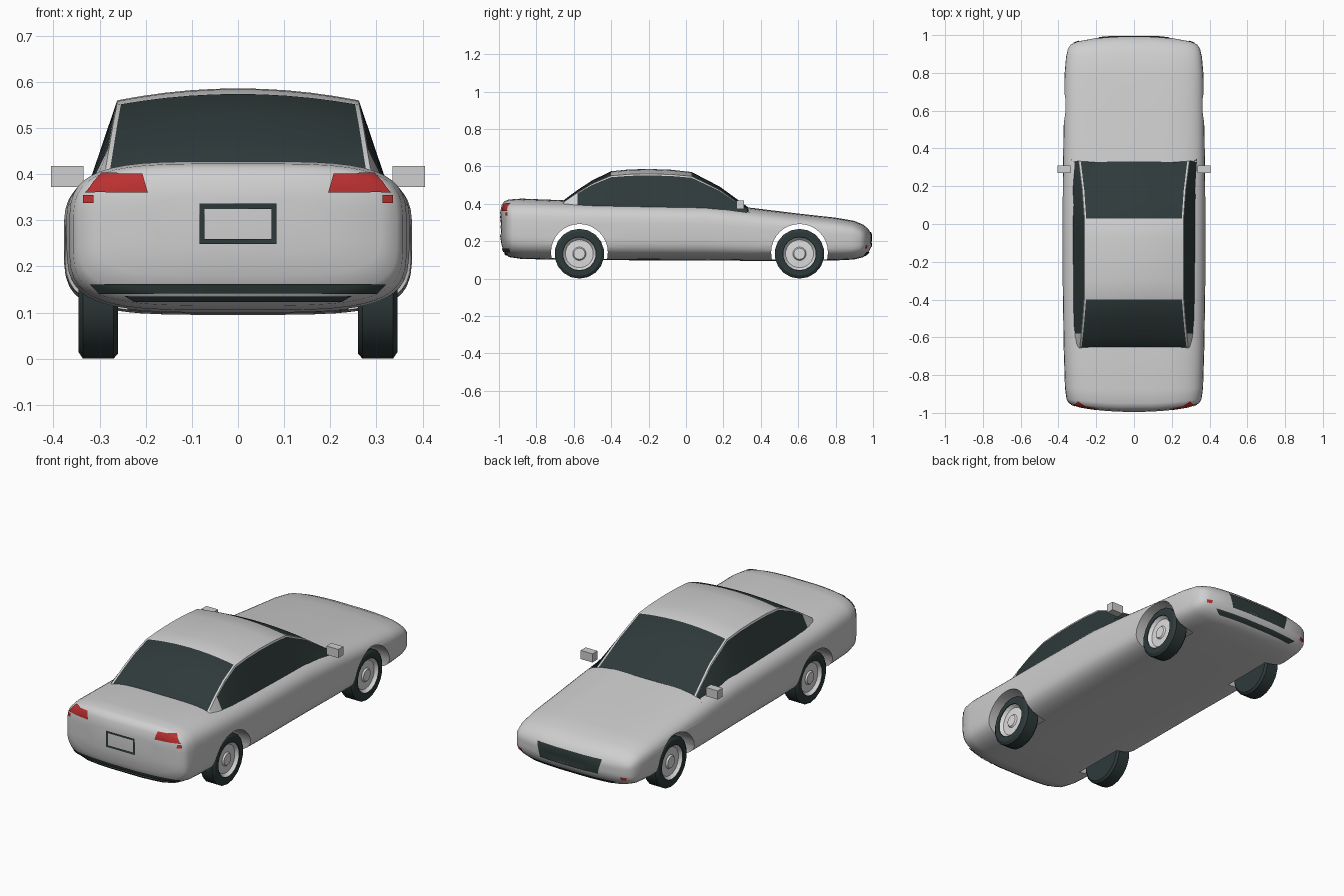
import bpy, bmesh, math
from mathutils import Vector, Matrix
from mathutils.bvhtree import BVHTree

if "Cube" in bpy.data.objects:
    bpy.data.objects.remove(bpy.data.objects["Cube"])


def material(name, rgb):
    m = bpy.data.materials.new(name)
    m.use_nodes = True
    m.diffuse_color = (*rgb, 1)
    m.node_tree.nodes["Principled BSDF"].inputs["Base Color"].default_value = (*rgb, 1)
    return m


PAINT = material("silver paint", (0.62, 0.62, 0.62))
DARK = material("dark glass and rubber", (0.028, 0.042, 0.042))
RED = material("lamp red", (0.5, 0.03, 0.03))
RIM = material("rim silver", (0.72, 0.72, 0.72))


def make(name, bm, mats, smooth=None):
    mesh = bpy.data.meshes.new(name)
    bm.to_mesh(mesh)
    bm.free()
    for m in mats:
        mesh.materials.append(m)
    ob = bpy.data.objects.new(name, mesh)
    bpy.context.collection.objects.link(ob)
    if smooth:
        smooth_shade(ob, smooth)
    return ob


def smooth_shade(ob, angle):
    bpy.ops.object.select_all(action="DESELECT")
    ob.select_set(True)
    bpy.context.view_layer.objects.active = ob
    bpy.ops.object.shade_smooth_by_angle(angle=math.radians(angle))


def skin(bm, rows, closed):
    """Bridge consecutive rows of points with quads."""
    rings = [[bm.verts.new(p) for p in row] for row in rows]
    n = len(rings[0])
    for a, b in zip(rings, rings[1:]):
        for i in range(n if closed else n - 1):
            j = (i + 1) % n
            bm.faces.new((a[i], a[j], b[j], b[i]))
    return rings


# Body: rounded sections along y (y, half width, bottom, top)
SECTIONS = [
    (-0.995, 0.20, 0.23, 0.35), (-0.988, 0.31, 0.18, 0.39), (-0.975, 0.345, 0.14, 0.413),
    (-0.95, 0.358, 0.115, 0.423), (-0.88, 0.366, 0.105, 0.428), (-0.65, 0.373, 0.1, 0.419),
    (-0.3, 0.378, 0.098, 0.412), (0.1, 0.378, 0.097, 0.405), (0.33, 0.376, 0.095, 0.381),
    (0.6, 0.372, 0.095, 0.348), (0.8, 0.368, 0.097, 0.326), (0.9, 0.36, 0.102, 0.309),
    (0.95, 0.35, 0.115, 0.288), (0.975, 0.335, 0.137, 0.267), (0.988, 0.30, 0.16, 0.247),
    (0.995, 0.20, 0.18, 0.23),
]


def section(y, w, low, high, count=48, power=0.5):
    pts = []
    for i in range(count):
        t = math.tau * (i + 0.5) / count
        c, s = math.cos(t), math.sin(t)
        x = w * math.copysign(abs(c) ** power, c)
        z = (low + high) / 2 + (high - low) / 2 * math.copysign(abs(s) ** power, s)
        bow = 0.035 * (x / 0.36) ** 2 * y ** 8
        pts.append((x, y - math.copysign(bow, y), z))
    return pts


bm = bmesh.new()
rings = skin(bm, [section(*s) for s in SECTIONS], True)
bm.faces.new(rings[0])
bm.faces.new(rings[-1])
bmesh.ops.recalc_face_normals(bm, faces=bm.faces)
surface = BVHTree.FromBMesh(bm)
body = make("body_shell", bm, [PAINT])

# Wheel openings cut into the body, left open on the inside
AXLES = (-0.57, 0.607)
WELL = 0.24
bm = bmesh.new()
for y in AXLES:
    for side in (-1, 1):
        place = Matrix.Translation((side * (WELL + 0.1), y, 0.14)) @ Matrix.Rotation(math.pi / 2, 4, "Y")
        bmesh.ops.create_cone(bm, cap_ends=True, segments=32, radius1=0.152,
                              radius2=0.152, depth=0.2, matrix=place)
cutter = make("wheel_opening_cutter", bm, [PAINT])
cutter.hide_render = True
cut = body.modifiers.new("openings", "BOOLEAN")
cut.object = cutter
cut.solver = "EXACT"
bpy.context.view_layer.objects.active = body
bpy.ops.object.modifier_apply(modifier="openings")
bpy.data.objects.remove(cutter)
bm = bmesh.new()
bm.from_mesh(body.data)
caps = [f for f in bm.faces
        if abs(f.normal.x) > 0.99 and abs(abs(f.calc_center_median().x) - WELL) < 0.003]
bmesh.ops.delete(bm, geom=caps, context="FACES")
bm.to_mesh(body.data)
bm.free()
smooth_shade(body, 40)

# Cabin: roof edge line (y, edge z, edge x, crown height)
EDGE = [
    (-0.67, 0.385, 0.288, 0.0), (-0.65, 0.412, 0.287, 0.01), (-0.58, 0.46, 0.279, 0.014),
    (-0.5, 0.508, 0.271, 0.018), (-0.4, 0.55, 0.263, 0.024), (-0.3, 0.558, 0.262, 0.026),
    (-0.19, 0.56, 0.262, 0.026), (-0.08, 0.557, 0.262, 0.025), (0.03, 0.547, 0.262, 0.023),
    (0.18, 0.474, 0.273, 0.018), (0.33, 0.37, 0.292, 0.013), (0.345, 0.35, 0.293, 0.0),
]


def cabin_row(y, z, x, crown):
    half = [(x * u, y, z + crown * (1 - u * u)) for u in (0.2, 0.4, 0.6, 0.8, 0.965, 1)]
    edge, base = Vector((x, y, z)), Vector((0.333, y, min(0.35, z)))
    half += [edge.lerp(base, f) for f in (0.04, 0.5, 1)]
    return [(-p[0], p[1], p[2]) for p in reversed(half)] + [(0, y, z + crown)] + half


bm = bmesh.new()
skin(bm, [cabin_row(*e) for e in EDGE], False)
bmesh.ops.recalc_face_normals(bm, faces=bm.faces)
bm.faces.ensure_lookup_table()
columns = 18
for i, f in enumerate(bm.faces):
    col, y = i % columns, f.calc_center_median().y
    if col in (0, 1, columns - 2, columns - 1):
        glass = y > -0.58                       # side windows
    elif col in (2, 3, columns - 4, columns - 3):
        glass = False                           # pillars
    else:
        glass = y < -0.4 or y > 0.03            # rear window and windscreen
    f.material_index = int(glass)
make("cabin", bm, [PAINT, DARK], 25)


# Thin plates laid on the body ends; corners are (x, z) in order around the plate
def plate(name, quads, mat, end, mirror=False, nx=16, nz=4):
    bm = bmesh.new()
    if mirror:
        quads = quads + [[(-x, z) for x, z in q] for q in quads]
    for quad in quads:
        a, b, c, d = (Vector(p) for p in quad)
        rows = []
        for j in range(nz + 1):
            row = []
            for i in range(nx + 1):
                p = a.lerp(b, i / nx).lerp(d.lerp(c, i / nx), j / nz)
                hit, normal, _, _ = surface.ray_cast(Vector((p.x, 2 * end, p.y)), Vector((0, -end, 0)))
                row.append(bm.verts.new(hit + normal * 0.004) if hit else None)
            rows.append(row)
        for r, s in zip(rows, rows[1:]):
            for i in range(nx):
                corners = (r[i], r[i + 1], s[i + 1], s[i])
                if all(corners):
                    bm.faces.new(corners)
    bmesh.ops.recalc_face_normals(bm, faces=bm.faces)
    for f in bm.faces:
        if f.normal.y * end < 0:
            f.normal_flip()
    return make(name, bm, [mat], 40)


def rect(x0, x1, z0, z1):
    return [(x0, z0), (x1, z0), (x1, z1), (x0, z1)]


REAR, NOSE = -1, 1
plate("tail_lamps", [[(0.195, 0.36), (0.33, 0.36), (0.295, 0.4), (0.207, 0.4)],
                     rect(0.312, 0.335, 0.337, 0.354)], RED, REAR, True)
plate("number_plate_frame", [rect(-0.084, 0.084, 0.325, 0.336), rect(-0.084, 0.084, 0.249, 0.26),
                             rect(-0.084, -0.073, 0.26, 0.325), rect(0.073, 0.084, 0.26, 0.325)],
      DARK, REAR)
plate("rear_bumper_trim", [[(-0.3, 0.143), (0.3, 0.143), (0.32, 0.163), (-0.32, 0.163)],
                           [(-0.225, 0.126), (0.225, 0.126), (0.245, 0.138), (-0.245, 0.138)]],
      DARK, REAR, nx=32)
plate("grille", [[(-0.17, 0.172), (0.17, 0.172), (0.19, 0.248), (-0.19, 0.248)]], DARK, NOSE)
plate("front_bumper_trim", [[(-0.23, 0.125), (0.23, 0.125), (0.26, 0.145), (-0.26, 0.145)]],
      DARK, NOSE, nx=32)
plate("front_markers", [rect(0.29, 0.318, 0.162, 0.178)], RED, NOSE, True)

# Door mirrors
for side, label in ((1, "left"), (-1, "right")):
    bm = bmesh.new()
    bmesh.ops.create_cube(bm, size=1, matrix=Matrix.Translation((side * 0.37, 0.29, 0.395))
                          @ Matrix.Diagonal((0.07, 0.042, 0.046, 1)))
    make(label + "_mirror", bm, [PAINT])

# Wheels: turned profile from hub to inner face (x, radius)
PROFILE = [(0.338, 0.03), (0.33, 0.036), (0.328, 0.075), (0.342, 0.088),
           (0.346, 0.09), (0.346, 0.118), (0.336, 0.133), (0.27, 0.133), (0.26, 0.122), (0.26, 0.04)]
for y, end in zip(AXLES, ("rear", "front")):
    for side, label in ((1, "left"), (-1, "right")):
        bm = bmesh.new()
        sides = 18
        rows = [[(side * x, y + r * math.sin(math.tau * i / sides),
                  0.133 - r * math.cos(math.tau * i / sides)) for i in range(sides)]
                for x, r in PROFILE]
        rings = skin(bm, rows, True)
        bm.faces.ensure_lookup_table()
        for i, f in enumerate(bm.faces):
            f.material_index = int(i >= 3 * sides)
        bm.faces.new(rings[0])
        bm.faces.new(rings[-1]).material_index = 1
        bmesh.ops.recalc_face_normals(bm, faces=bm.faces)
        make(f"{end}_{label}_wheel", bm, [RIM, DARK], 30)
